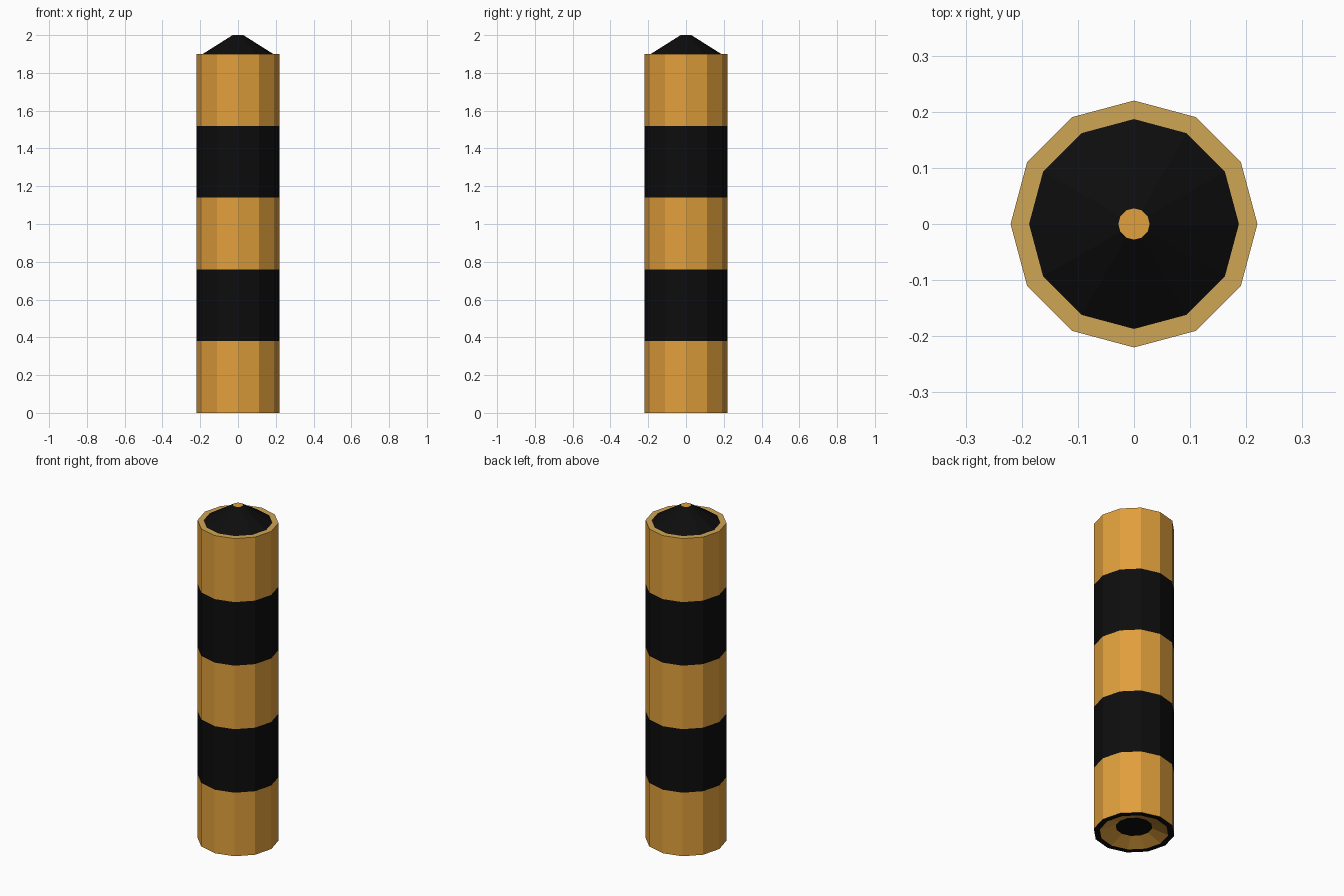
import bpy, bmesh, math

if "Cube" in bpy.data.objects:
    bpy.data.objects.remove(bpy.data.objects["Cube"])

SIDES = 12
R = 0.22


def material(name, rgb):
    m = bpy.data.materials.new(name)
    m.diffuse_color = (*rgb, 1.0)
    m.use_nodes = True
    m.node_tree.nodes["Principled BSDF"].inputs["Base Color"].default_value = m.diffuse_color
    return m


ORANGE = material("amber orange", (0.752, 0.350, 0.045))
BLACK = material("black", (0.004, 0.004, 0.004))
TAN = material("tan rim", (0.624, 0.376, 0.087))
MATS = [ORANGE, BLACK, TAN]


def lathe(name, profile, colours, cap_start=None, cap_end=None):
    """Revolve (radius, z) points; one colour index per band, optional caps."""
    bm = bmesh.new()
    rings = [[bm.verts.new((r * math.cos(i * math.tau / SIDES),
                            r * math.sin(i * math.tau / SIDES), z))
              for i in range(SIDES)] for r, z in profile]
    for a, b, c in zip(rings, rings[1:], colours):
        for i in range(SIDES):
            j = (i + 1) % SIDES
            bm.faces.new((a[i], a[j], b[j], b[i])).material_index = c
    if cap_start is not None:
        bm.faces.new(rings[0][::-1]).material_index = cap_start
    if cap_end is not None:
        bm.faces.new(rings[-1]).material_index = cap_end
    me = bpy.data.meshes.new(name)
    bm.to_mesh(me)
    bm.free()
    for m in MATS:
        me.materials.append(m)
    ob = bpy.data.objects.new(name, me)
    bpy.context.collection.objects.link(ob)
    return ob


# Post: recessed underside, black foot ring, five stripes, tan rim, black cone, orange tip
stripes = [(R, 0.38 * i) for i in range(6)]
profile = [(0.10, 0.035), (0.187, 0.0)] + stripes + [(0.187, 1.90), (0.028, 2.0)]
colours = [0, 1] + [i % 2 for i in range(5)] + [2, 1]
lathe("striped_post", profile, colours, cap_start=1, cap_end=0)
